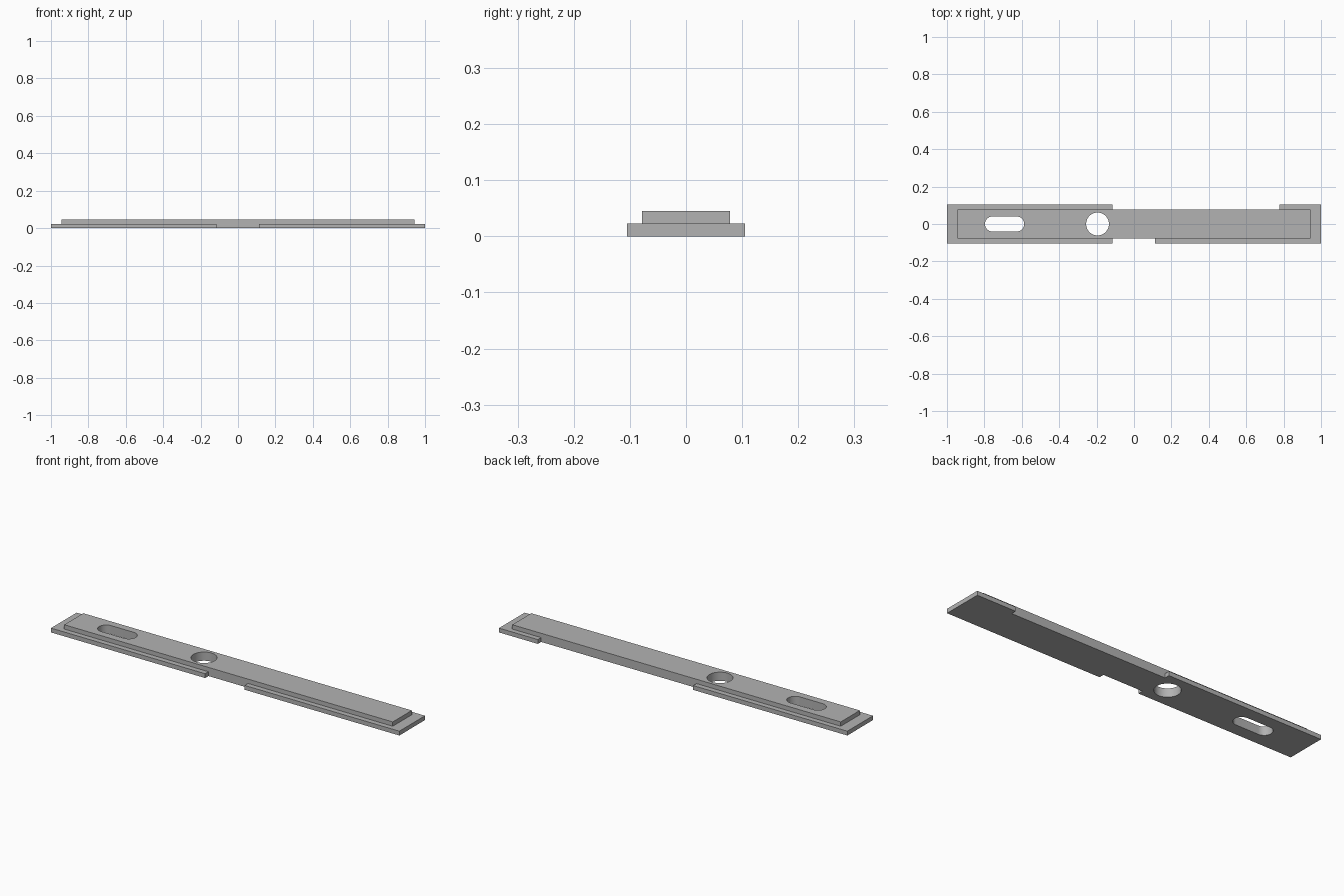
import bpy
import bmesh
from math import pi, cos, sin, radians

cube = bpy.data.objects.get("Cube")
if cube:
    bpy.data.objects.remove(cube, do_unlink=True)

grey = bpy.data.materials.new("plain grey")
grey.use_nodes = True
grey.diffuse_color = (0.45, 0.45, 0.45, 1)
grey.node_tree.nodes["Principled BSDF"].inputs["Base Color"].default_value = grey.diffuse_color


def extrude_outline(name, points, bottom, top):
    """Make a solid from a flat outline."""
    bm = bmesh.new()
    face = bm.faces.new([bm.verts.new((x, y, bottom)) for x, y in points])
    result = bmesh.ops.extrude_face_region(bm, geom=[face])
    for v in result["geom"]:
        if isinstance(v, bmesh.types.BMVert):
            v.co.z = top
    bmesh.ops.recalc_face_normals(bm, faces=bm.faces)
    mesh = bpy.data.meshes.new(name)
    bm.to_mesh(mesh)
    bm.free()
    mesh.materials.append(grey)
    obj = bpy.data.objects.new(name, mesh)
    bpy.context.collection.objects.link(obj)
    return obj


def slot_outline(x, half_length, radius, steps=32):
    """Rounded slot outline; a zero half length gives a circle."""
    points = []
    for side, start in ((1, -pi / 2), (-1, pi / 2)):
        count = steps + 1 if half_length else steps
        for i in range(count):
            a = start + pi * i / steps
            points.append((x + side * half_length + radius * cos(a), radius * sin(a)))
    return points


def combine(target, other, operation):
    """Apply a boolean and discard the other solid."""
    other.hide_render = True
    mod = target.modifiers.new("combine", "BOOLEAN")
    mod.operation = operation
    mod.solver = "EXACT"
    mod.object = other
    bpy.context.view_layer.objects.active = target
    bpy.ops.object.modifier_apply(modifier=mod.name)
    bpy.data.objects.remove(other, do_unlink=True)


HALF_BAR, BAR_Y, BAR_TOP = 0.943, 0.078, 0.045
FLANGE_Y, FLANGE_TOP = 0.105, 0.0225

# Raised bar running the full thickness
plate = extrude_outline("slotted_plate", [
    (-HALF_BAR, -BAR_Y), (HALF_BAR, -BAR_Y), (HALF_BAR, BAR_Y), (-HALF_BAR, BAR_Y)], 0, BAR_TOP)

# Low flange, notched on the front and the back
notch_left, front_end, back_end = -0.115, 0.112, 0.777
flange = extrude_outline("flange", [
    (-1, -FLANGE_Y), (notch_left, -FLANGE_Y), (notch_left, -BAR_Y),
    (front_end, -BAR_Y), (front_end, -FLANGE_Y), (1, -FLANGE_Y),
    (1, FLANGE_Y), (back_end, FLANGE_Y), (back_end, BAR_Y),
    (notch_left, BAR_Y), (notch_left, FLANGE_Y), (-1, FLANGE_Y)], 0, FLANGE_TOP)
combine(plate, flange, "UNION")

# Through holes: a long slot and a round hole
for x, half_length, radius in ((-0.692, 0.065, 0.04), (-0.195, 0, 0.061)):
    cutter = extrude_outline("hole_cutter", slot_outline(x, half_length, radius), -0.1, 0.1)
    combine(plate, cutter, "DIFFERENCE")

# Smooth hole walls, crisp edges
bpy.ops.object.select_all(action="DESELECT")
plate.select_set(True)
bpy.context.view_layer.objects.active = plate
bpy.ops.object.shade_smooth_by_angle(angle=radians(30))
